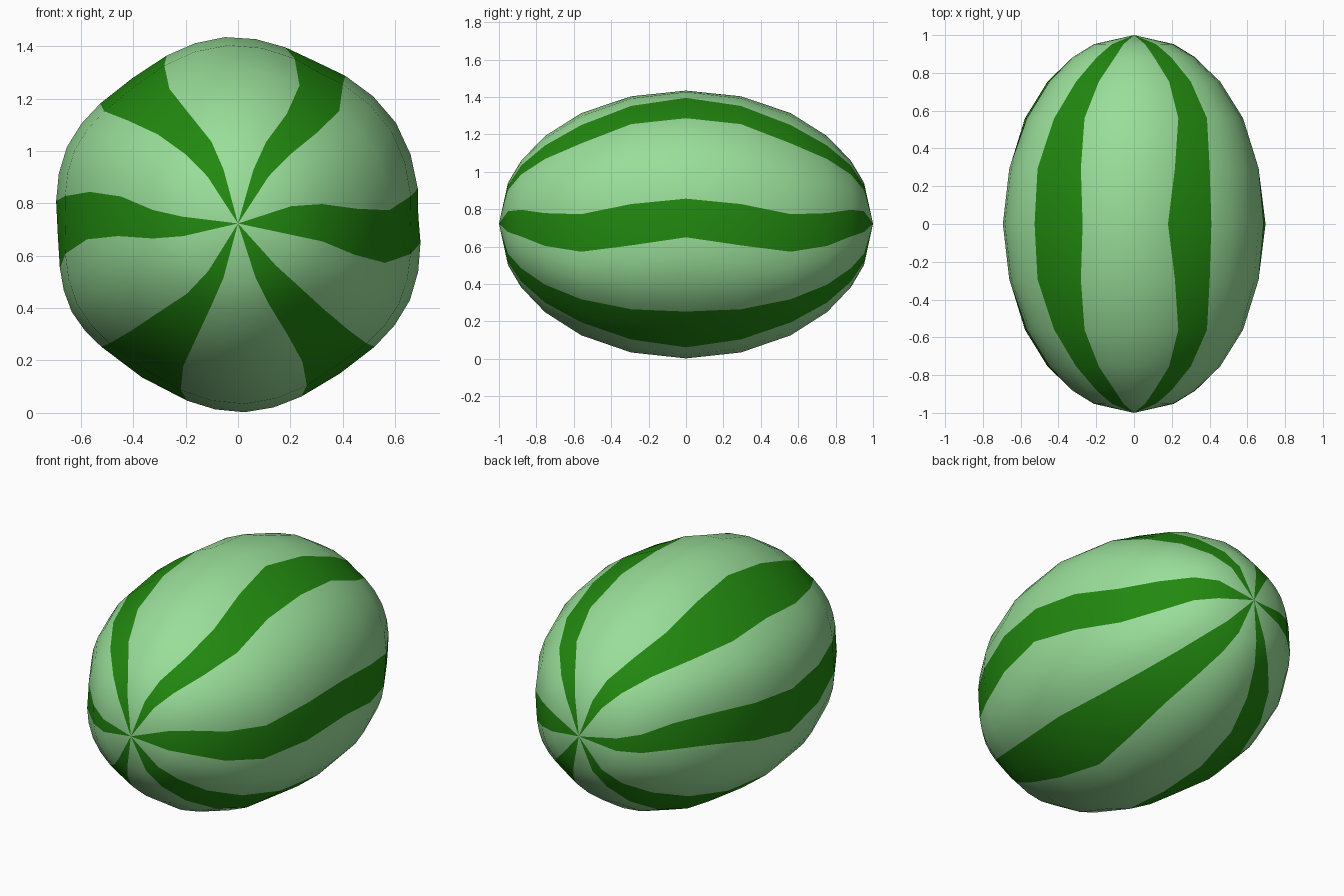
import bpy, bmesh
from math import sin, cos, radians, sqrt

cube = bpy.data.objects.get("Cube")
if cube:
    bpy.data.objects.remove(cube, do_unlink=True)


def make_material(name, colour):
    mat = bpy.data.materials.new(name)
    mat.use_nodes = True
    mat.diffuse_color = colour
    mat.node_tree.nodes["Principled BSDF"].inputs["Base Color"].default_value = colour
    return mat


light_rind = make_material("light green rind", (0.32, 0.73, 0.32, 1))
dark_stripe = make_material("dark green stripe", (0.016, 0.25, 0.005, 1))

CENTRE_Z = 0.723
RING_Y = [0, 0.294, 0.56, 0.754, 0.882, 0.952]  # from the middle to a tip

# Wavy stripe borders: (start, end) angle in degrees on each ring, middle to tip
STRIPES = [
    [(-6, 11), (-10, 9), (-15, 5), (-15, 7), (-12, 13), (-12, 18)],            # side
    [(54, 75), (53, 71), (48, 66), (49, 66), (53, 71), (57, 74)],              # upper
    [(113, 139), (115, 140), (117, 137), (114, 132), (108, 127), (105, 123)],  # upper
    [(173, 194), (171, 190), (168, 186), (167, 186), (171, 190), (173, 193)],  # side
    [(222, 254), (223, 251), (225, 249), (228, 250), (234, 252), (238, 255)],  # lower
    [(290, 318), (293, 317), (295, 316), (294, 315), (291, 314), (288, 312)],  # lower
]
# Radius at steps across a flat stripe, then across a bulging light panel
STRIPE_STEPS = [0.700, 0.689]
PANEL_STEPS = [0.700, 0.711, 0.717, 0.711]
PER_SECTOR = len(STRIPE_STEPS) + len(PANEL_STEPS)


def ring_points(ring, y):
    """Cross-section of the fruit, running round from the first stripe."""
    scale = sqrt(1 - y * y)
    points = []
    for i, stripe in enumerate(STRIPES):
        start, end = stripe[ring]
        following = STRIPES[(i + 1) % len(STRIPES)][ring][0]
        if i == len(STRIPES) - 1:
            following += 360
        for a, b, steps in ((start, end, STRIPE_STEPS), (end, following, PANEL_STEPS)):
            for k, radius in enumerate(steps):
                t = radians(a + (b - a) * k / len(steps))
                r = scale * (radius - 0.004 * sin(t))
                points.append((r * cos(t), y, CENTRE_Z + r * sin(t)))
    return points


# Rind: rings from the front tip to the back tip
bm = bmesh.new()
last = len(RING_Y) - 1
order = [(i, -RING_Y[i]) for i in range(last, 0, -1)] + list(enumerate(RING_Y))
rings = [[bm.verts.new(p) for p in ring_points(i, y)] for i, y in order]
front_tip = bm.verts.new((0, -1, CENTRE_Z))
back_tip = bm.verts.new((0, 1, CENTRE_Z))

count = len(rings[0])
for k in range(count):
    n = (k + 1) % count
    column = [bm.faces.new((front_tip, rings[0][k], rings[0][n])),
              bm.faces.new((back_tip, rings[-1][n], rings[-1][k]))]
    for lower, upper in zip(rings, rings[1:]):
        column.append(bm.faces.new((lower[k], upper[k], upper[n], lower[n])))
    for face in column:
        face.smooth = True
        face.material_index = int(k % PER_SECTOR < len(STRIPE_STEPS))
bmesh.ops.recalc_face_normals(bm, faces=bm.faces)

mesh = bpy.data.meshes.new("melon_rind")
bm.to_mesh(mesh)
bm.free()
mesh.materials.append(light_rind)
mesh.materials.append(dark_stripe)
melon = bpy.data.objects.new("melon_rind", mesh)
bpy.context.collection.objects.link(melon)
